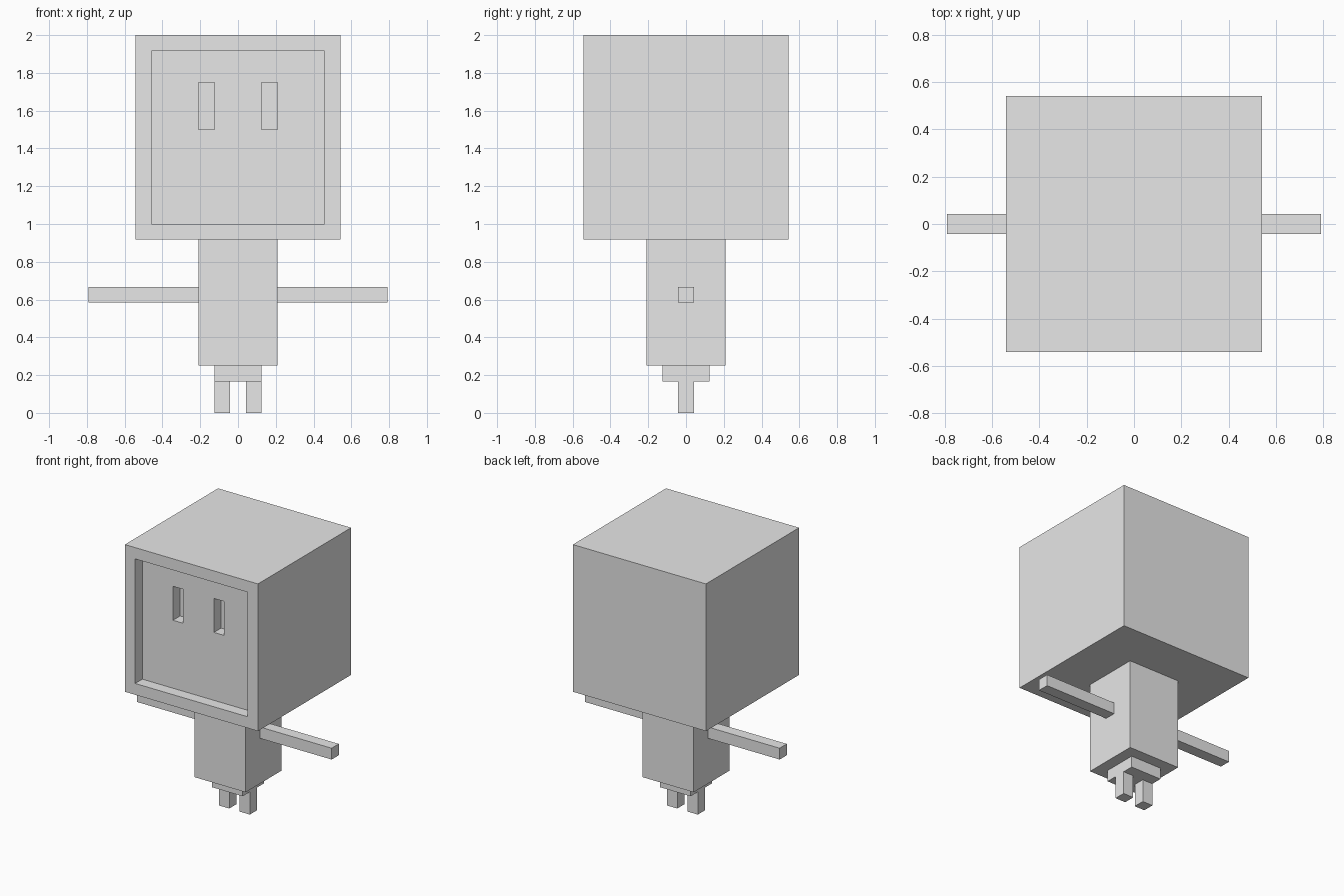
import bpy
import bmesh

if "Cube" in bpy.data.objects:
    bpy.data.objects.remove(bpy.data.objects["Cube"])

U = 2 / 48  # one block unit

grey = bpy.data.materials.new("plain_grey")
grey.diffuse_color = (0.8, 0.8, 0.8, 1)
grey.use_nodes = True
grey.node_tree.nodes["Principled BSDF"].inputs["Base Color"].default_value = grey.diffuse_color


def box(name, lo, hi):
    """Box between two corners given in block units."""
    bm = bmesh.new()
    bmesh.ops.create_cube(bm, size=1)
    for v in bm.verts:
        v.co = [U * (lo[i] if v.co[i] < 0 else hi[i]) for i in range(3)]
    mesh = bpy.data.meshes.new(name)
    bm.to_mesh(mesh)
    bm.free()
    mesh.materials.append(grey)
    ob = bpy.data.objects.new(name, mesh)
    bpy.context.collection.objects.link(ob)
    return ob


def cut(target, name, lo, hi):
    """Subtract a hidden box from the target."""
    cutter = box(name, lo, hi)
    cutter.hide_render = True
    cutter.hide_set(True)
    mod = target.modifiers.new(name, 'BOOLEAN')
    mod.operation = 'DIFFERENCE'
    mod.solver = 'EXACT'
    mod.object = cutter


# Head with a recessed face panel and two eye slots
head = box("head", (-13, -13, 22), (13, 13, 48))
cut(head, "face_cutter", (-11, -15, 24), (11, -11, 46))
for side, x in (("left", 3), ("right", -5)):
    cut(head, side + "_eye_cutter", (x, -12, 36), (x + 2, -9, 42))

# Torso and hips
box("torso", (-5, -5, 6), (5, 5, 22))
box("hips", (-3, -3, 4), (3, 3, 6))

# Arms and legs
for side, s in (("left", 1), ("right", -1)):
    for part, x0, x1, z0, z1 in (("arm", 5, 19, 14, 16), ("leg", 1, 3, 0, 4)):
        a, b = sorted((s * x0, s * x1))
        box(side + "_" + part, (a, -1, z0), (b, 1, z1))
